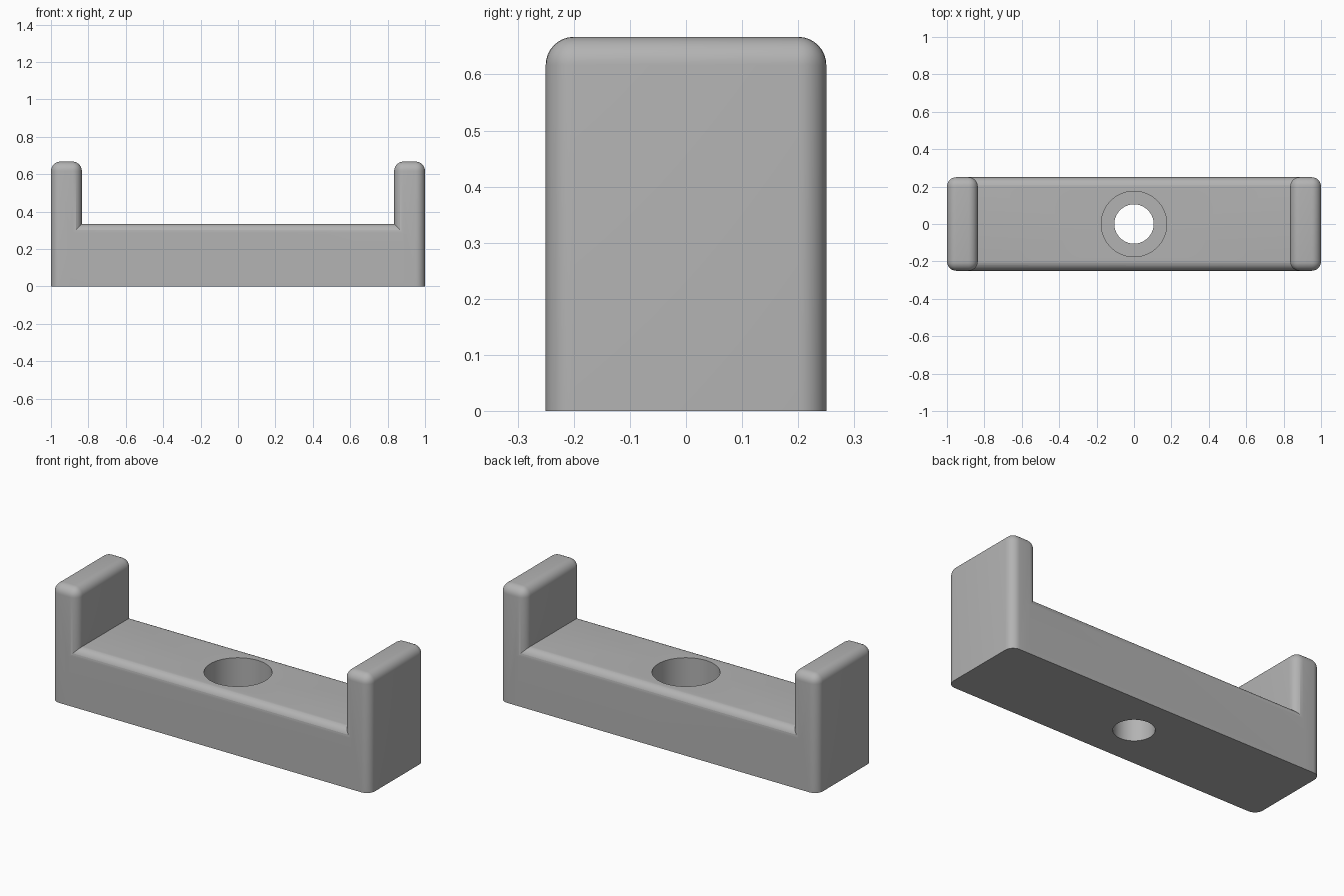
import bpy, bmesh
from mathutils import Matrix, Vector

if "Cube" in bpy.data.objects:
    bpy.data.objects.remove(bpy.data.objects["Cube"], do_unlink=True)

FLOOR, TOP, WALL, HALF_Y, FILLET = 0.333, 0.667, 0.165, 0.25, 0.05

grey = bpy.data.materials.new("plain_grey")
grey.use_nodes = True
colour = (0.45, 0.45, 0.45, 1)
grey.diffuse_color = colour
grey.node_tree.nodes["Principled BSDF"].inputs["Base Color"].default_value = colour


def finish(bm, name):
    mesh = bpy.data.meshes.new(name)
    bm.to_mesh(mesh)
    bm.free()
    mesh.materials.append(grey)
    obj = bpy.data.objects.new(name, mesh)
    bpy.context.collection.objects.link(obj)
    return obj


def filleted_box(name, x0, x1, height, rounded):
    """Box standing on the ground; edges chosen by the rule are filleted."""
    bm = bmesh.new()
    bmesh.ops.create_cube(bm, size=1)
    bm.transform(Matrix.Translation(((x0 + x1) / 2, 0, height / 2))
                 @ Matrix.Diagonal((x1 - x0, 2 * HALF_Y, height, 1)))
    edges = [e for e in bm.edges if rounded(e.verts[0].co, e.verts[1].co)]
    bmesh.ops.bevel(bm, geom=edges, offset=FILLET, segments=8, profile=0.5, affect='EDGES')
    return finish(bm, name)


def cylinder(name, radius, z0, z1):
    bm = bmesh.new()
    bmesh.ops.create_cone(bm, cap_ends=True, segments=64, radius1=radius, radius2=radius,
                          depth=z1 - z0, matrix=Matrix.Translation((0, 0, (z0 + z1) / 2)))
    return finish(bm, name)


def combine(target, tool, operation):
    mod = target.modifiers.new(tool.name, 'BOOLEAN')
    mod.operation, mod.object, mod.solver = operation, tool, 'EXACT'
    bpy.context.view_layer.objects.active = target
    bpy.ops.object.modifier_apply(modifier=mod.name)
    bpy.data.objects.remove(tool, do_unlink=True)


# Base bar: only the long top edges are rounded
bracket = filleted_box("bracket", -0.9, 0.9, FLOOR,
                       lambda a, b: a.z > 0.1 and b.z > 0.1 and abs(a.x - b.x) > 0.1)

# End walls: every edge rounded except around the foot
for name, x0, x1 in (("right_wall", -1, WALL - 1), ("left_wall", 1 - WALL, 1)):
    wall = filleted_box(name, x0, x1, TOP, lambda a, b: max(a.z, b.z) > 0.1)
    combine(bracket, wall, 'UNION')

# Counterbored screw hole
combine(bracket, cylinder("through_hole", 0.105, -0.1, 0.5), 'DIFFERENCE')
combine(bracket, cylinder("counterbore", 0.175, FLOOR - 0.18, 0.5), 'DIFFERENCE')

bpy.ops.object.select_all(action='DESELECT')
bracket.select_set(True)
bpy.context.view_layer.objects.active = bracket
bpy.ops.object.shade_smooth_by_angle(angle=0.52)
